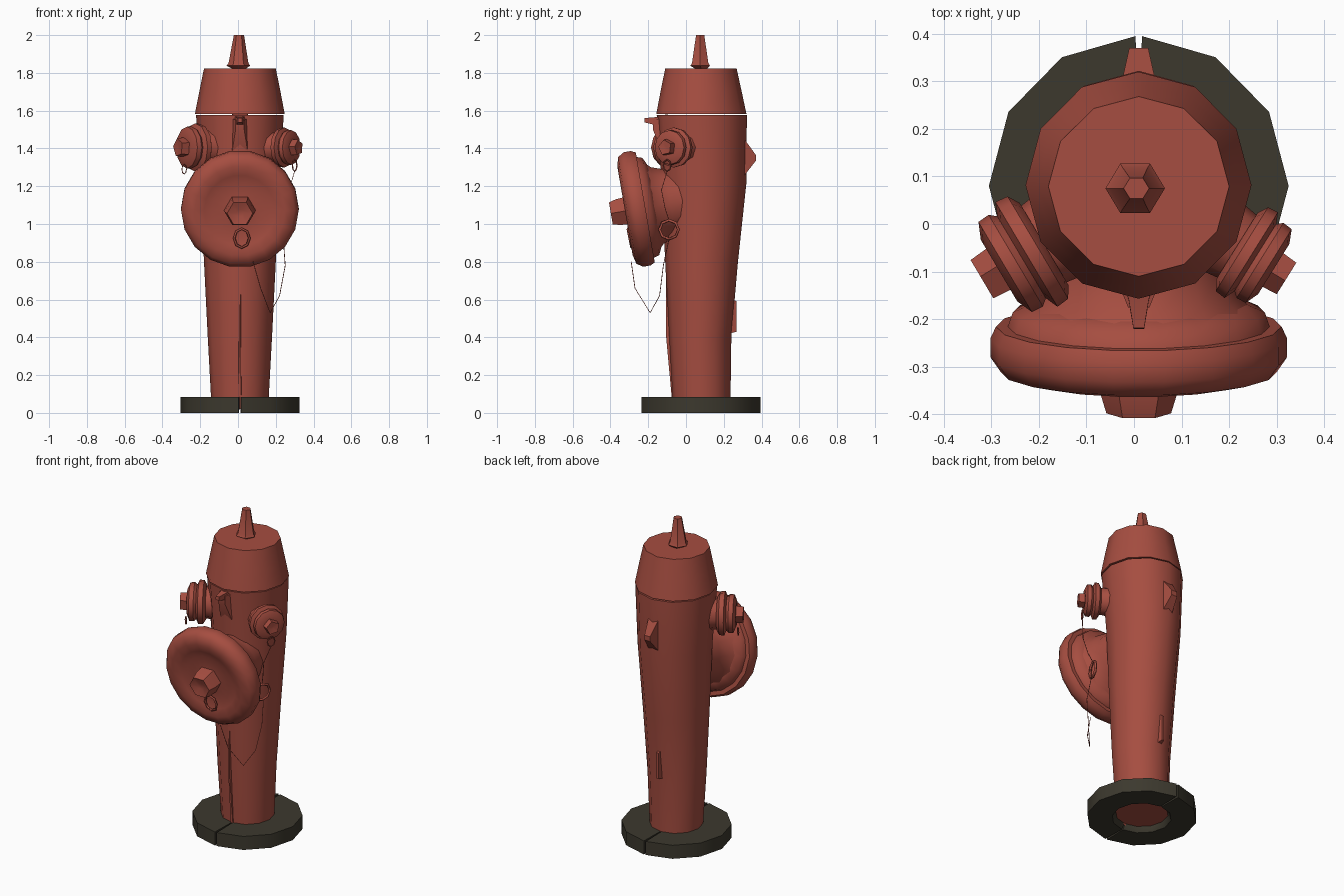
import bpy, math
from mathutils import Vector

if "Cube" in bpy.data.objects:
    bpy.data.objects.remove(bpy.data.objects["Cube"])


def material(name, color):
    m = bpy.data.materials.new(name)
    m.diffuse_color = (*color, 1)
    m.use_nodes = True
    m.node_tree.nodes["Principled BSDF"].inputs["Base Color"].default_value = m.diffuse_color
    return m


RED = material("faded_red", (0.38, 0.075, 0.052))
DARK = material("dark_iron", (0.045, 0.040, 0.027))


def finish(obj, mat, angle=42):
    obj.data.materials.append(mat)
    bpy.ops.object.select_all(action='DESELECT')
    obj.select_set(True)
    bpy.context.view_layer.objects.active = obj
    if obj.type == 'MESH':
        bpy.ops.object.shade_smooth_by_angle(angle=math.radians(angle))
    return obj


def loft(name, rings, mat, angle=42, closed=True):
    """Skin a list of equal-length point loops and close both ends."""
    n = len(rings[0])
    verts = [p for ring in rings for p in ring]
    faces = []
    for k in range(len(rings) - 1):
        for i in range(n):
            j = (i + 1) % n
            faces.append((k * n + i, k * n + j, (k + 1) * n + j, (k + 1) * n + i))
    if closed:
        faces.append(tuple(reversed(range(n))))
        faces.append(tuple(range((len(rings) - 1) * n, len(rings) * n)))
    me = bpy.data.meshes.new(name)
    me.from_pydata(verts, [], faces)
    obj = bpy.data.objects.new(name, me)
    bpy.context.collection.objects.link(obj)
    return finish(obj, mat, angle)


def column(name, sections, sides=12, angle=42):
    """Sections are (z, x0, x1, y0, y1) extents of an ellipse."""
    rings = []
    for z, x0, x1, y0, y1 in sections:
        rings.append([Vector(((x0 + x1) / 2 + (x1 - x0) / 2 * math.cos(a),
                              (y0 + y1) / 2 + (y1 - y0) / 2 * math.sin(a), z))
                      for a in (2 * math.pi * i / sides for i in range(sides))])
    return loft(name, rings, RED, angle)


def lathe(name, center, axis, profile, sides, scale=1, angle=42, phase=0):
    """Turn (radius, distance along axis) pairs, listed back to front."""
    w = Vector(axis).normalized()
    u = Vector((0, 0, 1)).cross(w).normalized()
    v = w.cross(u)
    c = Vector(center)
    rings = []
    for r, t in profile:
        rings.append([c + scale * (w * t + r * (u * math.cos(a) + v * math.sin(a)))
                      for a in (phase + 2 * math.pi * i / sides for i in range(sides))])
    return loft(name, rings, RED, angle)


def wire(name, points, radius=0.003, cyclic=False):
    cu = bpy.data.curves.new(name, 'CURVE')
    cu.dimensions = '3D'
    cu.bevel_depth = radius
    cu.bevel_resolution = 0
    s = cu.splines.new('POLY')
    s.points.add(len(points) - 1)
    for p, q in zip(s.points, points):
        p.co = (*q, 1)
    s.use_cyclic_u = cyclic
    obj = bpy.data.objects.new(name, cu)
    bpy.context.collection.objects.link(obj)
    return finish(obj, RED)


# Barrel, bonnet and operating nut
column("barrel", [(0.03, -0.14, 0.16, -0.07, 0.235),
                  (0.40, -0.16, 0.18, -0.09, 0.24),
                  (0.80, -0.18, 0.20, -0.11, 0.275),
                  (1.22, -0.20, 0.22, -0.13, 0.32),
                  (1.576, -0.222, 0.242, -0.155, 0.322)])
column("bonnet", [(1.583, -0.228, 0.247, -0.157, 0.32),
                  (1.70, -0.205, 0.225, -0.135, 0.295),
                  (1.823, -0.18, 0.20, -0.11, 0.268)])
column("top_nut", [(1.822, -0.03, 0.04, 0.045, 0.115),
                   (1.838, -0.06, 0.065, 0.015, 0.135),
                   (1.852, -0.05, 0.055, 0.025, 0.125),
                   (2.0, -0.022, 0.032, 0.05, 0.10)], sides=6, angle=30)

# Ground collar in two halves, split at front and back
for side, label in ((1, "right"), (-1, "left")):
    rings = []
    for i in range(7):
        a = math.radians(-88.8 + 177.6 * i / 6)
        d = Vector((side * math.cos(a), math.sin(a), 0))
        c = Vector((0.01, 0.08, 0))
        ring = [c + d * r + Vector((0, 0, z)) for r, z in
                ((0.17, 0.0), (0.315, 0.0), (0.315, 0.085), (0.15, 0.085), (0.14, 0.05))]
        rings.append(ring if side < 0 else ring[::-1])
    loft("collar_" + label, rings, DARK, 50)

# Large front outlet: neck, dished cap and nut, leaning slightly down
tilt = (0, -0.985, -0.17)
hub = (0.01, -0.26, 1.08)
lathe("front_neck", hub, tilt, [(0.17, -0.30), (0.185, -0.18), (0.21, -0.11), (0.25, -0.07)], 14)
lathe("front_cap", hub, tilt,
      [(0.21, -0.10), (0.265, -0.075), (0.275, -0.045), (0.30, -0.045), (0.312, -0.02),
       (0.312, 0.02), (0.29, 0.052), (0.24, 0.064), (0.19, 0.052), (0.15, 0.04), (0.08, 0.045)], 18, angle=50)
lathe("front_nut", hub, tilt, [(0.085, 0.03), (0.08, 0.10), (0.068, 0.14), (0.02, 0.125)], 6, angle=25)

# Side outlets, the left one larger
for label, c, axis, s in (("left", (-0.245, -0.075, 1.405), (-0.86, -0.51, 0), 1.0),
                          ("right", (0.262, -0.075, 1.405), (0.85, -0.53, 0), 0.83)):
    lathe(label + "_neck", c, axis, [(0.12, -0.18), (0.10, -0.11), (0.09, -0.04)], 10, s)
    lathe(label + "_cap", c, axis,
          [(0.10, -0.065), (0.125, -0.05), (0.128, -0.022), (0.10, -0.010),
           (0.112, 0.004), (0.11, 0.03), (0.075, 0.045), (0.03, 0.04)], 12, s)
    lathe(label + "_nut", c, axis, [(0.055, 0.03), (0.05, 0.085), (0.01, 0.08)], 5, s, 25, 0.5)

# Front lip under the bonnet and the lug on the back
lathe("front_lip", (0.01, -0.10, 1.54), (0, -1, 0.08),
      [(0.06, 0), (0.03, 0.06), (0.016, 0.12)], 4, angle=25, phase=math.pi / 4)


def ridge(name, y_base, y_tip, half_w, zs):
    """Wedge standing off the column: two sloped ends and a crest."""
    z0, z1, z2, z3 = zs
    base = [Vector((0.01 + sx * half_w, y_base, z)) for sx, z in
            ((-1, z0), (1, z0), (1, z3), (-1, z3))]
    tip = [Vector((0.01 + sx * half_w * 0.5, y_tip, z)) for sx, z in
           ((-1, z1), (1, z1), (1, z2), (-1, z2))]
    rings = [base, tip] if y_tip < y_base else [base[::-1], tip[::-1]]
    return loft(name, rings, RED, 25)


ridge("lip_gusset", -0.12, -0.175, 0.045, (1.36, 1.50, 1.55, 1.56))
ridge("back_lug", 0.28, 0.37, 0.04, (1.22, 1.335, 1.365, 1.49))
ridge("back_strip", 0.23, 0.268, 0.014, (0.42, 0.43, 0.59, 0.61))
ridge("front_seam", -0.07, -0.105, 0.008, (0.02, 0.40, 0.70, 0.75))

# Chain loops and hanging chains


def circle(c, u, v, n=8):
    c, u, v = Vector(c), Vector(u), Vector(v)
    return [c + u * math.cos(2 * math.pi * i / n) + v * math.sin(2 * math.pi * i / n) for i in range(n)]


wire("cap_loop", circle((0.02, -0.298, 0.925), (0.04, 0, 0), (0, -0.01, 0.05)), 0.007, True)
wire("side_loop", circle((0.23, -0.09, 0.97), (0.02, 0.05, 0), (0, 0, 0.05)), 0.008, True)
wire("left_loop", circle((-0.285, -0.11, 1.29), (0.012, -0.01, 0), (0, 0, 0.025)), 0.003, True)
wire("right_loop", circle((0.30, -0.10, 1.31), (0.012, 0.02, 0), (0, 0, 0.03)), 0.004, True)
wire("long_chain", [(0.08, -0.29, 0.80), (0.12, -0.27, 0.66), (0.17, -0.19, 0.53),
                    (0.22, -0.14, 0.62), (0.25, -0.12, 0.78), (0.24, -0.09, 0.92)], 0.002)
wire("short_chain", [(0.30, -0.10, 1.28), (0.27, -0.13, 1.18), (0.25, -0.11, 1.08), (0.23, -0.09, 1.02)], 0.002)
